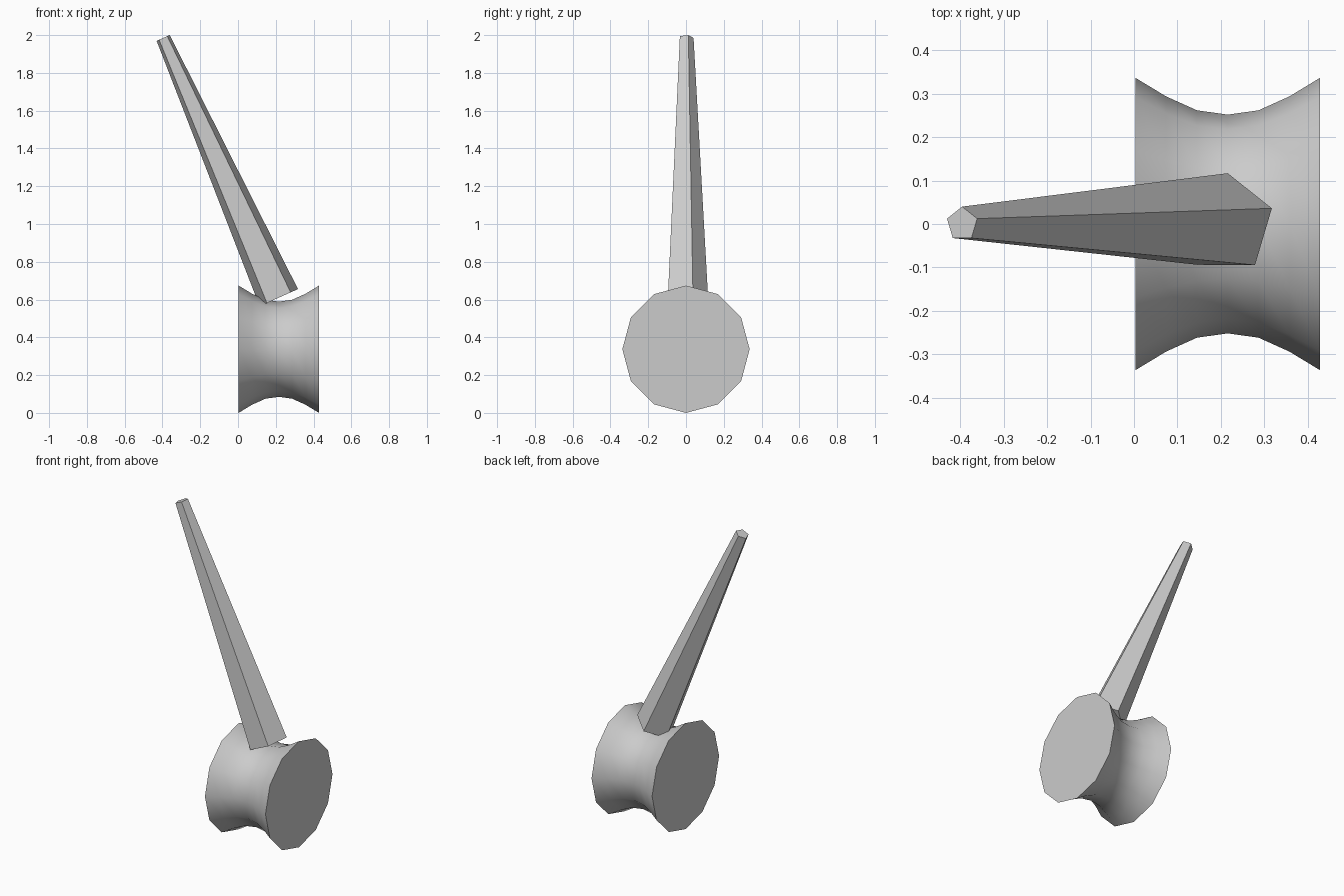
import bpy
import bmesh
from math import radians, pi
from mathutils import Matrix, Vector

cube = bpy.data.objects.get("Cube")
if cube:
    bpy.data.objects.remove(cube, do_unlink=True)

grey = bpy.data.materials.new("plain grey")
grey.use_nodes = True
grey.diffuse_color = (0.6, 0.6, 0.6, 1)
grey.node_tree.nodes["Principled BSDF"].inputs["Base Color"].default_value = grey.diffuse_color


def turned(name, profile, sides, matrix, smooth):
    """Closed solid of (radius, height) rings around z, first corner on +y."""
    bm = bmesh.new()
    rings = []
    for radius, height in profile:
        rings.append([bm.verts.new(Matrix.Rotation(2 * pi * i / sides, 3, "Z")
                                   @ Vector((0, radius, height)))
                      for i in range(sides)])
    for low, high in zip(rings, rings[1:]):
        for i in range(sides):
            j = (i + 1) % sides
            face = bm.faces.new((low[i], low[j], high[j], high[i]))
            face.smooth = smooth
    bm.faces.new(rings[0][::-1])
    bm.faces.new(rings[-1])
    bm.transform(matrix)
    bm.normal_update()
    mesh = bpy.data.meshes.new(name)
    bm.to_mesh(mesh)
    bm.free()
    mesh.materials.append(grey)
    obj = bpy.data.objects.new(name, mesh)
    bpy.context.collection.objects.link(obj)
    return obj


# Waisted head lying along x, flat at both ends
half = [(0.337, 0.213), (0.294, 0.142), (0.262, 0.071)]
profile = [(r, -h) for r, h in half] + [(0.252, 0)] + half[::-1]
turned("hammer_head", profile, 12,
       Matrix.Translation((0.216, 0, 0.337)) @ Matrix.Rotation(radians(90), 4, "Y"), True)

# Tapered five-sided handle leaning to -x
turned("handle", [(0.117, 0), (0.04, 1.505)], 5,
       Matrix.Translation((0.216, 0, 0.61)) @ Matrix.Rotation(radians(-24), 4, "Y"), False)
